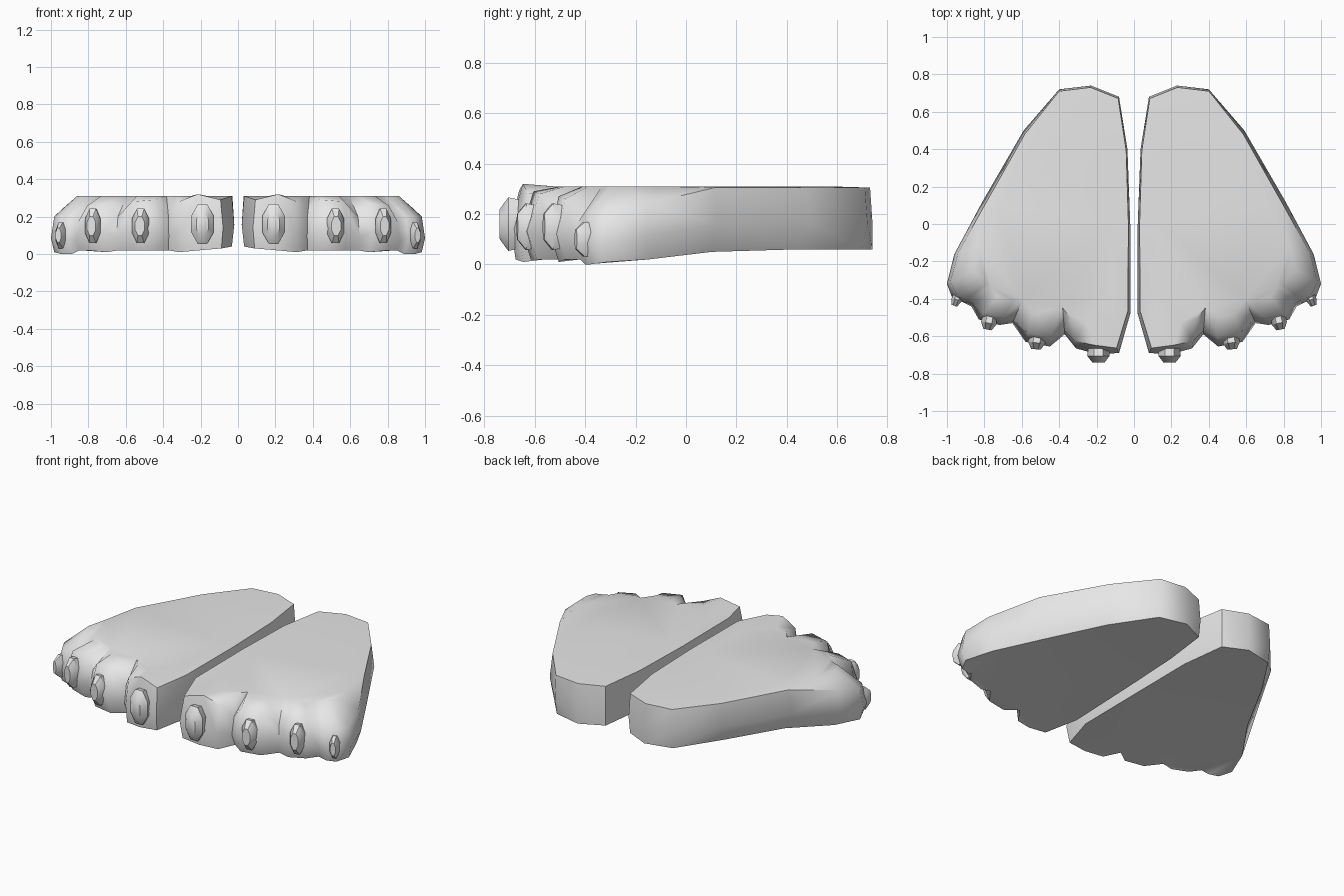
import bpy
import bmesh
import math
from mathutils import Vector, Matrix

cube = bpy.data.objects.get("Cube")
if cube:
    bpy.data.objects.remove(cube, do_unlink=True)

grey = bpy.data.materials.new("pale grey")
grey.use_nodes = True
grey.diffuse_color = (0.8, 0.8, 0.8, 1)
grey.node_tree.nodes["Principled BSDF"].inputs["Base Color"].default_value = (0.8, 0.8, 0.8, 1)

CENTRE = Vector((0.42, 0.0))

# Foot outline: x, y, top height, top inset, bottom height, bottom inset
OUTLINE = [
    (0.02, 0.0, 0.31, 0.01, 0.05, 0.02),     # inner side and heel
    (0.035, 0.4, 0.31, 0.01, 0.06, 0.02),
    (0.08, 0.68, 0.305, 0.01, 0.06, 0.01),
    (0.23, 0.74, 0.305, 0.01, 0.06, 0),
    (0.40, 0.72, 0.305, 0.01, 0.06, 0.02),
    (0.59, 0.5, 0.305, 0.02, 0.06, 0.06),    # outer side
    (0.81, 0.12, 0.305, 0.02, 0.05, 0.06),
    (0.96, -0.16, 0.24, 0.02, 0.02, 0.04),
    (1.0, -0.32, 0.2, 0.02, 0.01, 0.02),
    (0.97, -0.4, 0.2, 0.03, 0, 0.03),        # fourth toe
    (0.91, -0.42, 0.2, 0.02, 0, 0.03),
    (0.87, -0.44, 0.17, 0.02, 0.02, 0.03),
    (0.83, -0.51, 0.26, 0.04, 0.02, 0.04),   # third toe
    (0.72, -0.54, 0.27, 0.04, 0.01, 0.04),
    (0.65, -0.53, 0.2, 0.02, 0.02, 0.03),
    (0.58, -0.63, 0.28, 0.05, 0.02, 0.04),   # second toe
    (0.45, -0.655, 0.29, 0.05, 0.02, 0.04),
    (0.37, -0.59, 0.2, 0.02, 0.02, 0.03),
    (0.31, -0.665, 0.28, 0.04, 0.01, 0.02),  # first toe
    (0.2, -0.695, 0.32, 0.05, 0.02, 0.02),
    (0.08, -0.69, 0.29, 0.03, 0.03, 0.02),
    (0.02, -0.48, 0.31, 0.02, 0.04, 0.02),
]


def finish(bm, name, side, angle):
    """Mirror to the chosen side, shade and link the mesh."""
    bmesh.ops.scale(bm, vec=(side, 1, 1), verts=bm.verts)
    bmesh.ops.recalc_face_normals(bm, faces=bm.faces)
    mesh = bpy.data.meshes.new(name)
    bm.to_mesh(mesh)
    bm.free()
    mesh.materials.append(grey)
    obj = bpy.data.objects.new(name, mesh)
    bpy.context.collection.objects.link(obj)
    bpy.ops.object.select_all(action='DESELECT')
    obj.select_set(True)
    bpy.context.view_layer.objects.active = obj
    bpy.ops.object.shade_smooth_by_angle(angle=math.radians(angle))


def loft(bm, rings):
    """Skin a stack of closed rings and cap both ends."""
    loops = [[bm.verts.new(p) for p in ring] for ring in rings]
    for low, high in zip(loops, loops[1:]):
        for i in range(len(low)):
            j = (i + 1) % len(low)
            bm.faces.new((low[i], low[j], high[j], high[i]))
    caps = [bm.faces.new(loops[0]), bm.faces.new(loops[-1])]
    bmesh.ops.triangulate(bm, faces=caps)


def foot(name, side):
    sole, middle, rim, crown = [], [], [], []
    for x, y, top, top_in, low, low_in in OUTLINE:
        p = Vector((x, y))
        inward = (CENTRE - p).normalized()
        sole.append((*(p + inward * low_in), low))
        middle.append((*p, 0.5 * (top + low) - 0.02))
        rim.append((*(p + inward * top_in), top))
        crown.append((*p.lerp(CENTRE, 0.24), 0.31))
    bm = bmesh.new()
    loft(bm, [sole, middle, rim, crown])
    finish(bm, name, side, 55)


def claw(name, side, centre, width, height, turn):
    """Faceted oval nail, narrowing towards its front face."""
    place = Matrix.Translation(centre) @ Matrix.Rotation(turn, 4, 'Z')
    rings = []
    for depth, scale in ((0.04, 0.9), (-0.01, 1), (-0.045, 0.55)):
        ring = []
        for k in range(8):
            a = math.tau * (k + 0.5) / 8
            ring.append(place @ Vector((math.cos(a) * width * scale / 2, depth,
                                        math.sin(a) * height * scale / 2)))
        rings.append(ring)
    bm = bmesh.new()
    loft(bm, rings)
    finish(bm, name, side, 40)


CLAWS = [
    ("first", (0.19, -0.695, 0.16), 0.13, 0.23, 0),
    ("second", (0.52, -0.625, 0.15), 0.1, 0.2, 0.1),
    ("third", (0.775, -0.52, 0.15), 0.09, 0.2, 0.2),
    ("fourth", (0.945, -0.395, 0.1), 0.06, 0.15, 0.35),
]

for label, side in (("left", 1), ("right", -1)):
    foot(label + "_foot", side)
    for toe, centre, width, height, turn in CLAWS:
        claw(f"{label}_{toe}_claw", side, centre, width, height, turn)
